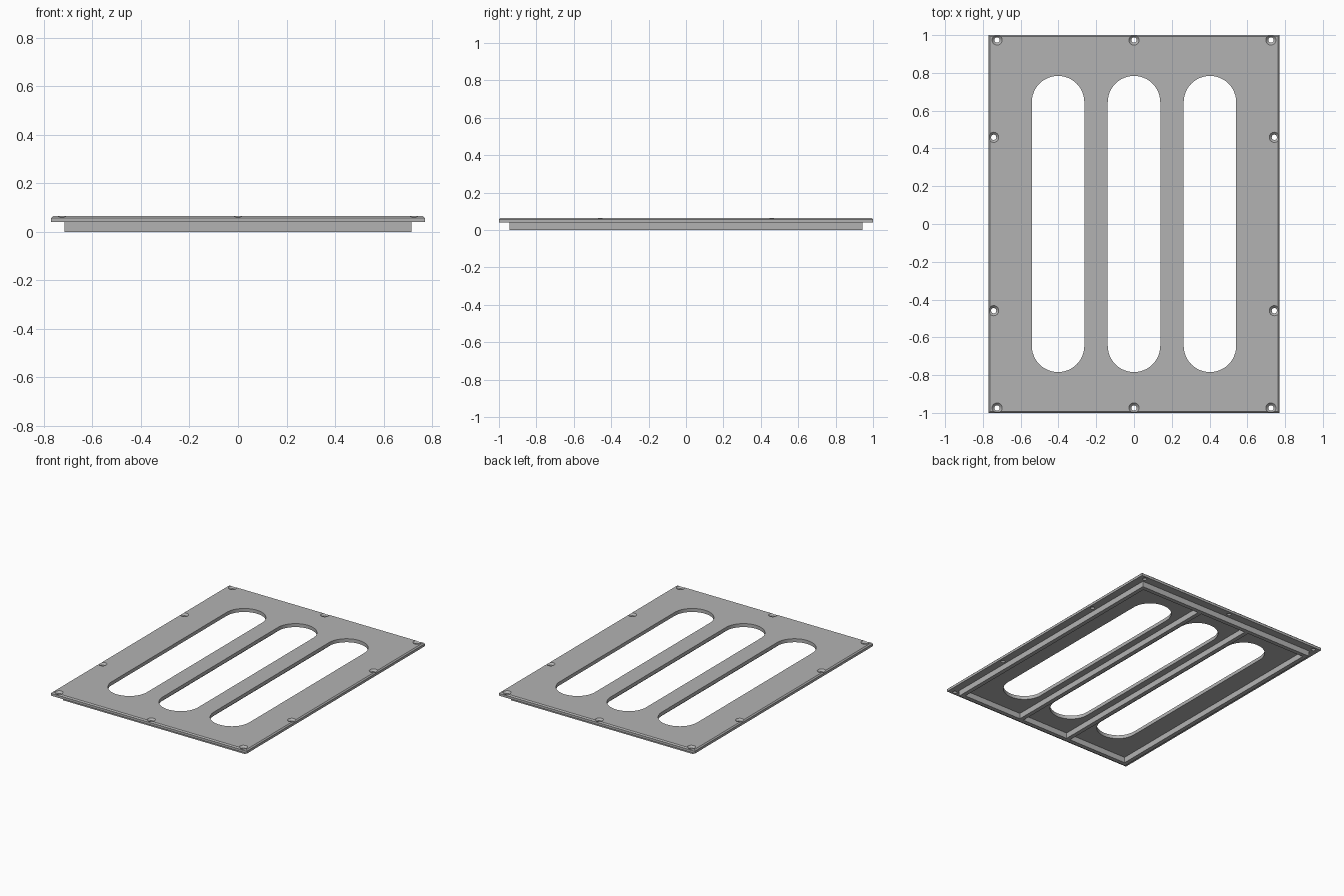
import bpy
import bmesh
from math import cos, sin, pi

if "Cube" in bpy.data.objects:
    bpy.data.objects.remove(bpy.data.objects["Cube"], do_unlink=True)

HALF_X, HALF_Y = 0.77, 1.0
Z_LIP, Z_TOP = 0.04, 0.065
SLOT_X = (-0.402, 0, 0.402)

grey = bpy.data.materials.new("plate_grey")
grey.use_nodes = True
grey.diffuse_color = (0.45, 0.45, 0.45, 1)
grey.node_tree.nodes["Principled BSDF"].inputs["Base Color"].default_value = grey.diffuse_color


def make_object(name, bm):
    bmesh.ops.recalc_face_normals(bm, faces=bm.faces)
    mesh = bpy.data.meshes.new(name)
    bm.to_mesh(mesh)
    bm.free()
    mesh.materials.append(grey)
    obj = bpy.data.objects.new(name, mesh)
    bpy.context.collection.objects.link(obj)
    return obj


def loft(bm, rings):
    """Closed solid through a stack of matching point rings."""
    loops = [[bm.verts.new(p) for p in ring] for ring in rings]
    n = len(loops[0])
    for a, b in zip(loops, loops[1:]):
        for i in range(n):
            j = (i + 1) % n
            bm.faces.new((a[i], a[j], b[j], b[i]))
    bm.faces.new(loops[0][::-1])
    bm.faces.new(loops[-1])


def rect(x0, x1, y0, y1, z):
    return [(x0, y0, z), (x1, y0, z), (x1, y1, z), (x0, y1, z)]


def circle(x, y, r, z, n=24):
    return [(x + r * cos(2 * pi * i / n), y + r * sin(2 * pi * i / n), z) for i in range(n)]


def slot(x, r, straight, z, n=24):
    right_to_left = [pi * i / n for i in range(n + 1)]
    top = [(x + r * cos(a), straight + r * sin(a), z) for a in right_to_left]
    return top + [(2 * x - px, -py, pz) for px, py, pz in top]


def cut(obj, bm):
    cutter = make_object("cutter", bm)
    cutter.hide_render = True
    mod = obj.modifiers.new("cut", "BOOLEAN")
    mod.operation = "DIFFERENCE"
    mod.solver = "EXACT"
    mod.object = cutter
    bpy.context.view_layer.objects.active = obj
    bpy.ops.object.modifier_apply(modifier=mod.name)
    bpy.data.objects.remove(cutter, do_unlink=True)


# Cover plate with chamfered top edge
c = 0.008
bm = bmesh.new()
loft(bm, [rect(-HALF_X, HALF_X, -HALF_Y, HALF_Y, Z_LIP),
          rect(-HALF_X, HALF_X, -HALF_Y, HALF_Y, Z_TOP - c),
          rect(c - HALF_X, HALF_X - c, c - HALF_Y, HALF_Y - c, Z_TOP)])
plate = make_object("cover_plate", bm)

# Long slots and countersunk screw holes
bm = bmesh.new()
for x in SLOT_X:
    loft(bm, [slot(x, 0.139, 0.645, z) for z in (0, 0.1)])
screws = [(x, s * 0.974) for x in (-0.725, 0, 0.725) for s in (-1, 1)]
screws += [(s * 0.743, t * 0.459) for s in (-1, 1) for t in (-1, 1)]
for x, y in screws:
    loft(bm, [circle(x, y, r, z) for r, z in
              ((0.014, 0), (0.014, 0.052), (0.027, Z_TOP), (0.027, 0.1))])
cut(plate, bm)

# Underside frame with two long ribs, opened by three pockets
bm = bmesh.new()
loft(bm, [rect(-0.715, 0.715, -0.943, 0.943, z) for z in (0, Z_LIP)])
frame = make_object("support_frame", bm)
bm = bmesh.new()
w = 0.03
rib = 0.201
for x0, x1 in ((-0.715 + w, -rib - w / 2), (-rib + w / 2, rib - w / 2), (rib + w / 2, 0.715 - w)):
    loft(bm, [rect(x0, x1, w - 0.943, 0.943 - w, z) for z in (-0.1, 0.1)])
cut(frame, bm)

# Smooth the round walls, keep the hard edges
bpy.ops.object.select_all(action="DESELECT")
plate.select_set(True)
bpy.context.view_layer.objects.active = plate
bpy.ops.object.shade_smooth_by_angle(angle=0.5)
